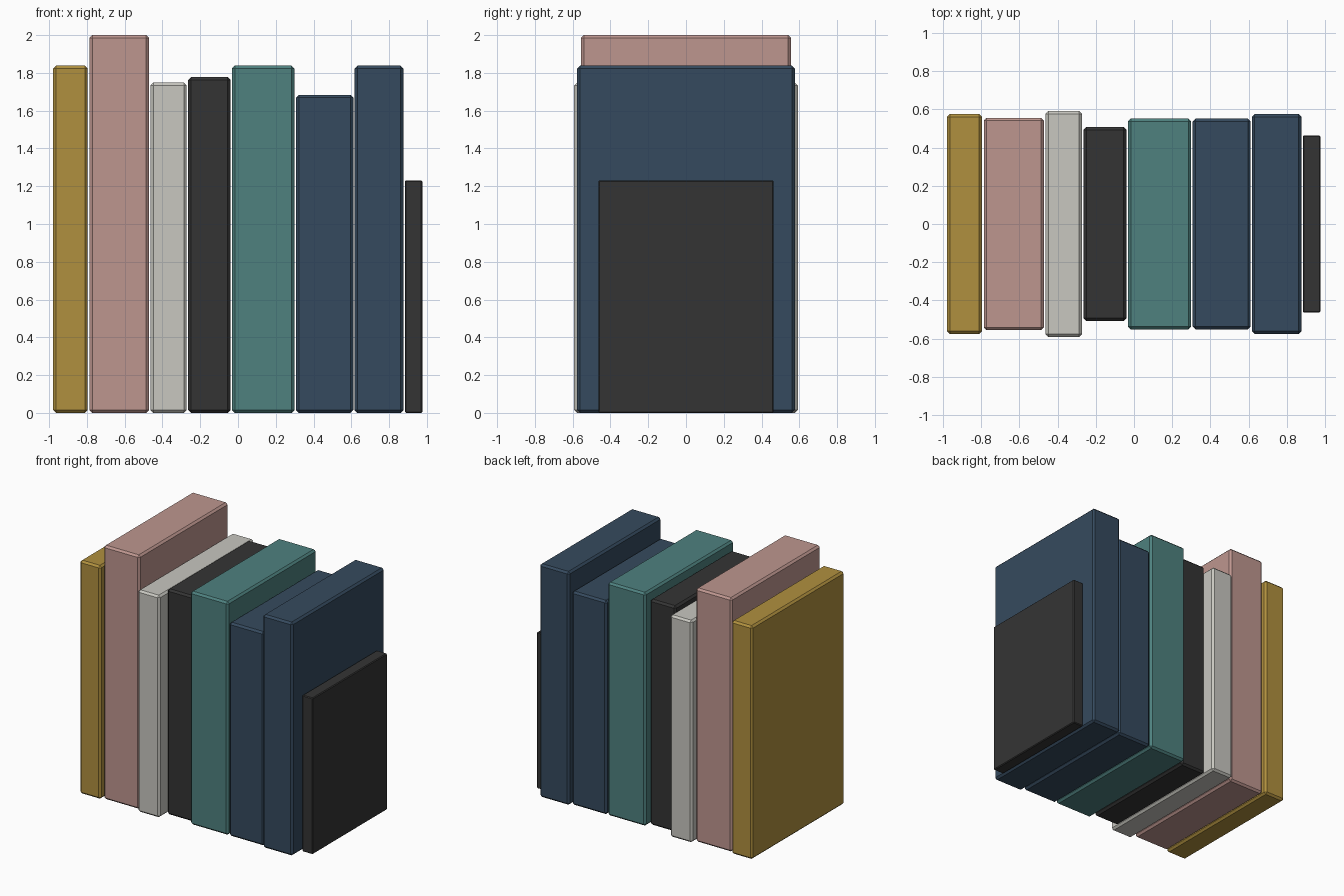
import bpy
import bmesh
from mathutils import Color, Matrix, Vector

if "Cube" in bpy.data.objects:
    bpy.data.objects.remove(bpy.data.objects["Cube"], do_unlink=True)


def material(name, r, g, b):
    """Flat material from 0-255 display values."""
    c = Color((r / 255, g / 255, b / 255)).from_srgb_to_scene_linear()
    mat = bpy.data.materials.new(name)
    mat.use_nodes = True
    mat.diffuse_color = (*c, 1)
    bsdf = next(n for n in mat.node_tree.nodes if n.type == "BSDF_PRINCIPLED")
    bsdf.inputs["Base Color"].default_value = (*c, 1)
    return mat


gold = material("gold", 176, 144, 62)
pink = material("dusty pink", 190, 150, 143)
cream = material("cream", 200, 199, 192)
charcoal = material("charcoal", 52, 52, 52)
teal = material("teal", 78, 129, 127)
navy = material("navy", 53, 74, 94)


def book(name, left, right, half_depth, height, mat, bevel=0.015):
    """Upright block with chamfered edges, standing on the ground."""
    bm = bmesh.new()
    size = Vector((right - left, 2 * half_depth, height))
    bmesh.ops.create_cube(bm, size=1, matrix=Matrix.Diagonal((*size, 1)))
    bmesh.ops.bevel(bm, geom=bm.edges[:], offset=bevel, segments=1,
                    affect="EDGES", profile=0.5)
    mesh = bpy.data.meshes.new(name)
    bm.to_mesh(mesh)
    bm.free()
    mesh.materials.append(mat)
    obj = bpy.data.objects.new(name, mesh)
    obj.location = ((left + right) / 2, 0, height / 2)
    bpy.context.collection.objects.link(obj)


# Row of books from the model's right to its left
book("gold_book", -0.979, -0.796, 0.576, 1.838, gold)
book("tall_pink_book", -0.786, -0.471, 0.556, 2.0, pink)
book("cream_book", -0.463, -0.272, 0.592, 1.749, cream)
book("charcoal_book", -0.264, -0.04, 0.508, 1.778, charcoal)
book("teal_book", -0.032, 0.299, 0.552, 1.838, teal)
book("short_navy_book", 0.307, 0.611, 0.552, 1.684, navy)
book("tall_navy_book", 0.617, 0.876, 0.576, 1.838, navy)
book("small_charcoal_book", 0.884, 0.976, 0.464, 1.231, charcoal, 0.006)
